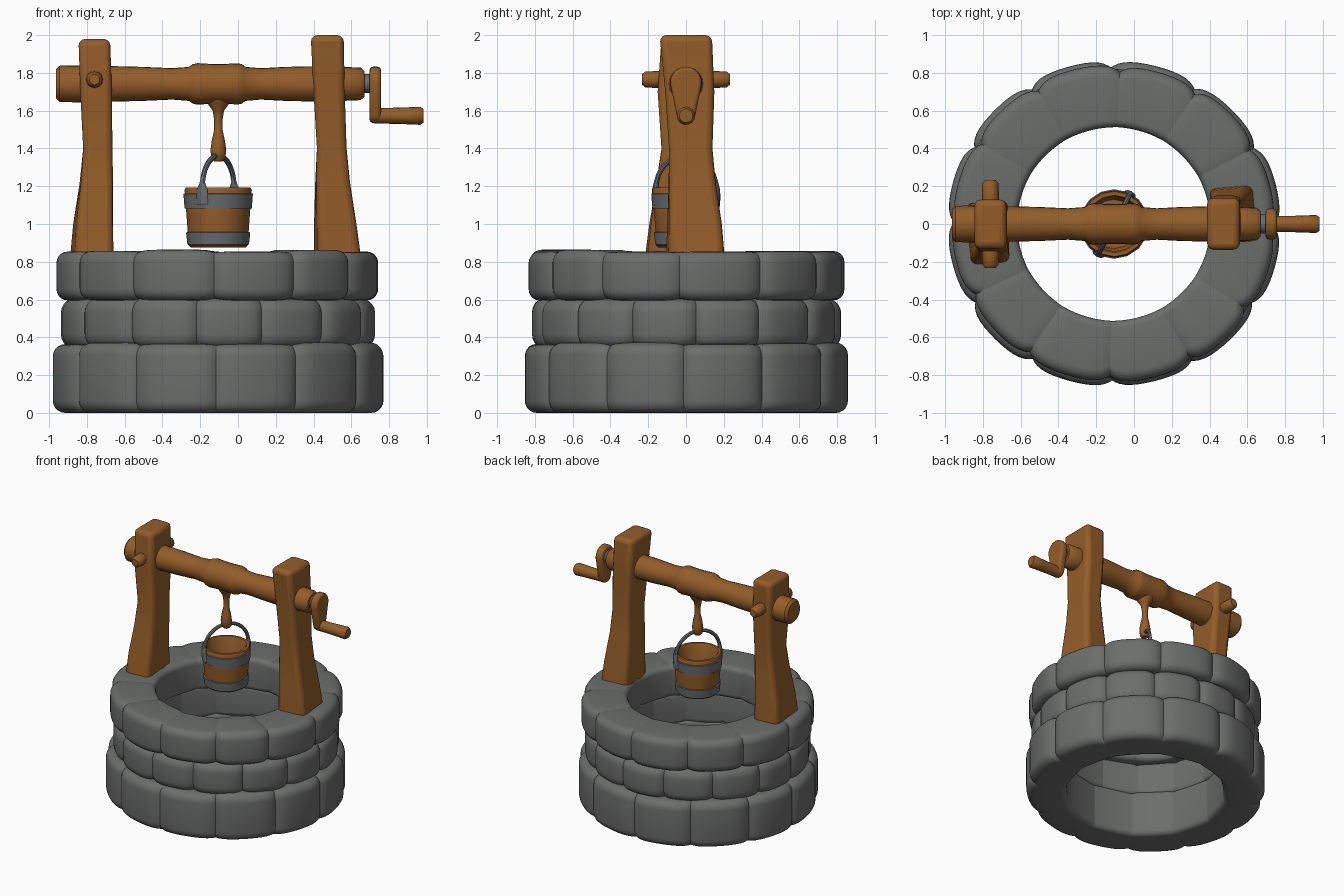
import bpy, bmesh, math, random
from math import sin, cos, pi, radians
from mathutils import Vector

if "Cube" in bpy.data.objects:
    bpy.data.objects.remove(bpy.data.objects["Cube"])

random.seed(4)
CX = -0.107  # centre of the stone ring


def material(name, rgb):
    m = bpy.data.materials.new(name)
    m.diffuse_color = (*rgb, 1)
    m.use_nodes = True
    m.node_tree.nodes["Principled BSDF"].inputs["Base Color"].default_value = m.diffuse_color
    return m


STONE = material("grey stone", (0.148, 0.155, 0.149))
WOOD = material("brown wood", (0.29, 0.11, 0.022))
IRON = material("iron grey", (0.138, 0.149, 0.155))


def finish(name, bm, mat, bevel=0, segs=3, angle=40):
    bmesh.ops.recalc_face_normals(bm, faces=bm.faces)
    me = bpy.data.meshes.new(name)
    bm.to_mesh(me)
    bm.free()
    me.materials.append(mat)
    ob = bpy.data.objects.new(name, me)
    bpy.context.collection.objects.link(ob)
    bpy.ops.object.select_all(action='DESELECT')
    ob.select_set(True)
    bpy.context.view_layer.objects.active = ob
    bpy.ops.object.shade_smooth_by_angle(angle=radians(angle))
    if bevel:
        b = ob.modifiers.new("bevel", 'BEVEL')
        b.width, b.segments = bevel, segs
        b.limit_method, b.angle_limit = 'ANGLE', radians(35)
    return ob


def skin(rings, closed=False):
    """Join equal-length loops of points into a surface, capped unless closed."""
    bm = bmesh.new()
    vs = [[bm.verts.new(p) for p in r] for r in rings]
    n = len(vs[0])
    for k in range(len(vs) if closed else len(vs) - 1):
        a, b = vs[k], vs[(k + 1) % len(vs)]
        for i in range(n):
            bm.faces.new((a[i], a[(i + 1) % n], b[(i + 1) % n], b[i]))
    if not closed:
        bm.faces.new(vs[0])
        bm.faces.new(vs[-1])
    return bm


def lathe(name, profile, mat, axis='Z', at=(0, 0, 0), segs=24, closed=False, **kw):
    """Profile of (radius, distance along axis)."""
    rings = []
    for r, h in profile:
        ring = []
        for i in range(segs):
            c, s = r * cos(2 * pi * i / segs), r * sin(2 * pi * i / segs)
            p = {'Z': (c, s, h), 'X': (h, c, s), 'Y': (c, h, s)}[axis]
            ring.append(Vector(at) + Vector(p))
        rings.append(ring)
    return finish(name, skin(rings, closed), mat, **kw)


def section(r0, r1, z0, z1, ci, co):
    """Rounded rectangle in (radius, height)."""
    pts = []
    for cx, cz, c, a0 in ((r1 - co, z0 + co, co, -90), (r1 - co, z1 - co, co, 0),
                          (r0 + ci, z1 - ci, ci, 90), (r0 + ci, z0 + ci, ci, 180)):
        for k in range(6):
            a = radians(a0 + 18 * k)
            pts.append((cx + c * cos(a), cz + c * sin(a)))
    return pts


def stone_course(name, count, first, r0, r1, z0, z1, co, sag, facet):
    """A ring of bulging stones with grooves at the joints."""
    step = 2 * pi / count
    joints = [radians(first) + step * (i + random.uniform(-.04, .04)) for i in range(count)]
    joints.append(joints[0] + 2 * pi)
    rings = []
    for s in range(count):
        half = (joints[s + 1] - joints[s]) / 2
        mid = joints[s] + half
        dr, dz = random.uniform(-.004, .006), random.uniform(-.008, .004)
        for k in range(16):
            t = sin((k / 8 - 1) * pi / 2)
            g = abs(t) ** 5
            a = mid + half * t
            flat = 1 + facet * (cos(half) / cos(half * t) - 0.98)
            pts = section(r0 * flat, r1 + dr * (1 - g) - 0.033 * g,
                          z0 + sag * g, z1 + dz * (1 - g) - 0.01 * g, 0.04, co)
            # the wall is slightly shallower front to back
            rings.append([(CX + r * cos(a), r * sin(a) * (0.978 if r > .65 else 1), z)
                          for r, z in pts])
    return finish(name, skin(rings, True), STONE, angle=50)


# Stone wall in three courses
stone_course("bottom_stones", 12, -90, 0.575, 0.88, 0.0, 0.37, 0.065, 0.0, 0.6)
stone_course("middle_stones", 14, -99, 0.575, 0.835, 0.34, 0.61, 0.075, 0.01, 0.6)
stone_course("top_stones", 12, -92, 0.512, 0.857, 0.595, 0.86, 0.06, 0.01, 0.1)


def post(name, levels):
    """Levels of (z, x0, x1, y0, y1, twist in degrees)."""
    rings = []
    for z, x0, x1, y0, y1, tw in levels:
        cx, cy, a = (x0 + x1) / 2, (y0 + y1) / 2, radians(tw)
        ring = []
        for x, y in ((x0, y0), (x1, y0), (x1, y1), (x0, y1)):
            dx, dy = x - cx, y - cy
            ring.append((cx + dx * cos(a) - dy * sin(a), cy + dx * sin(a) + dy * cos(a), z))
        rings.append(ring)
    return finish(name, skin(rings), WOOD, bevel=0.034)


# Posts, flared at the foot
post("left_post", [(0.80, -.88, -.67, -.215, .12, 5), (1.0, -.865, -.67, -.19, .11, 4),
                   (1.22, -.835, -.665, -.155, .10, 2), (1.40, -.82, -.665, -.13, .10, 0),
                   (1.70, -.835, -.668, -.15, .125, 0), (1.98, -.845, -.677, -.13, .13, 0)])
post("right_post", [(0.80, .41, .645, -.10, .20, 5), (1.0, .41, .62, -.095, .185, 4),
                    (1.22, .412, .59, -.09, .155, 2), (1.40, .418, .575, -.09, .14, 0),
                    (1.70, .40, .565, -.11, .15, 0), (2.0, .385, .56, -.14, .137, 0)])

# Axle with the thicker drum in the middle
lathe("axle", [(.078, -.963), (.096, -.945), (.098, -.84), (.094, -.66), (.09, -.5), (.083, -.35),
               (.09, -.26), (.104, -.24), (.11, -.215), (.106, -.15), (.106, -.06), (.109, 0),
               (.105, .02), (.09, .04), (.083, .12), (.09, .25), (.094, .42), (.09, .56),
               (.086, .65), (.068, .67)], WOOD, 'X', (0, 0, 1.742))

# Peg through the left post
lathe("axle_peg", [(.028, -.232), (.042, -.215), (.045, -.15), (.04, 0), (.045, .15), (.042, .215),
                   (.028, .232)], WOOD, 'Y', (-.76, 0, 1.765), segs=12)

# Crank: iron pin, tapered arm, handle
lathe("crank_pin", [(.05, .65), (.05, .72)], IRON, 'X', (0, 0, 1.745), segs=16)
outline = [(.083 * cos(radians(a)), 1.75 + .083 * sin(radians(a))) for a in range(-10, 191, 20)]
outline += [(.05 * cos(radians(a)), 1.585 + .05 * sin(radians(a))) for a in range(190, 351, 20)]
finish("crank_arm", skin([[(x, y, z) for y, z in outline] for x in (.697, .757)]), WOOD, bevel=0.018)
lathe("crank_handle", [(.042, .72), (.042, .80), (.045, .90), (.048, .965), (.036, .983)],
      WOOD, 'X', (0, 0, 1.573), segs=16)

# Rope hanging from the drum
lathe("rope", [(.065, 1.66), (.052, 1.63), (.03, 1.60), (.022, 1.55), (.022, 1.50), (.035, 1.44),
               (.042, 1.39), (.036, 1.345), (.02, 1.33)], WOOD, 'Z', (-.104, 0, 0), segs=14)

# Bucket, hollow, with two iron bands
B = (-.105, 0, 0)
lathe("bucket", [(.145, .875), (.156, .885), (.168, 1.05), (.178, 1.18), (.172, 1.193), (.152, 1.193),
                 (.145, 1.18), (.13, .93)], WOOD, 'Z', B, segs=16)
lathe("upper_band", [(.165, 1.08), (.178, 1.083), (.184, 1.16), (.170, 1.165)], IRON, 'Z', B,
      segs=16, closed=True)
lathe("lower_band", [(.150, .888), (.163, .891), (.170, .955), (.155, .96)], IRON, 'Z', B,
      segs=16, closed=True)

# Bucket handle: an arched tube, set diagonally
D = Vector((cos(radians(62)), sin(radians(62)), 0))
N = Vector((-D.y, D.x, 0))
path = [(-.178, 1.10), (-.182, 1.18)] + \
       [(-.18 * cos(pi * k / 16), 1.19 + .172 * sin(pi * k / 16)) for k in range(1, 16)] + \
       [(.182, 1.18), (.178, 1.10)]
rings = []
for i, (u, z) in enumerate(path):
    a, b = path[max(i - 1, 0)], path[min(i + 1, len(path) - 1)]
    tan = (D * (b[0] - a[0]) + Vector((0, 0, b[1] - a[1]))).normalized()
    side = N.cross(tan)
    c = Vector(B) + D * u + Vector((0, 0, z))
    r = .033 if i in (0, 1, 17, 18) else .014  # wider at the fixings
    rings.append([c + N * r * cos(pi * k / 4) + side * .014 * sin(pi * k / 4) for k in range(8)])
finish("bucket_handle", skin(rings), IRON)
